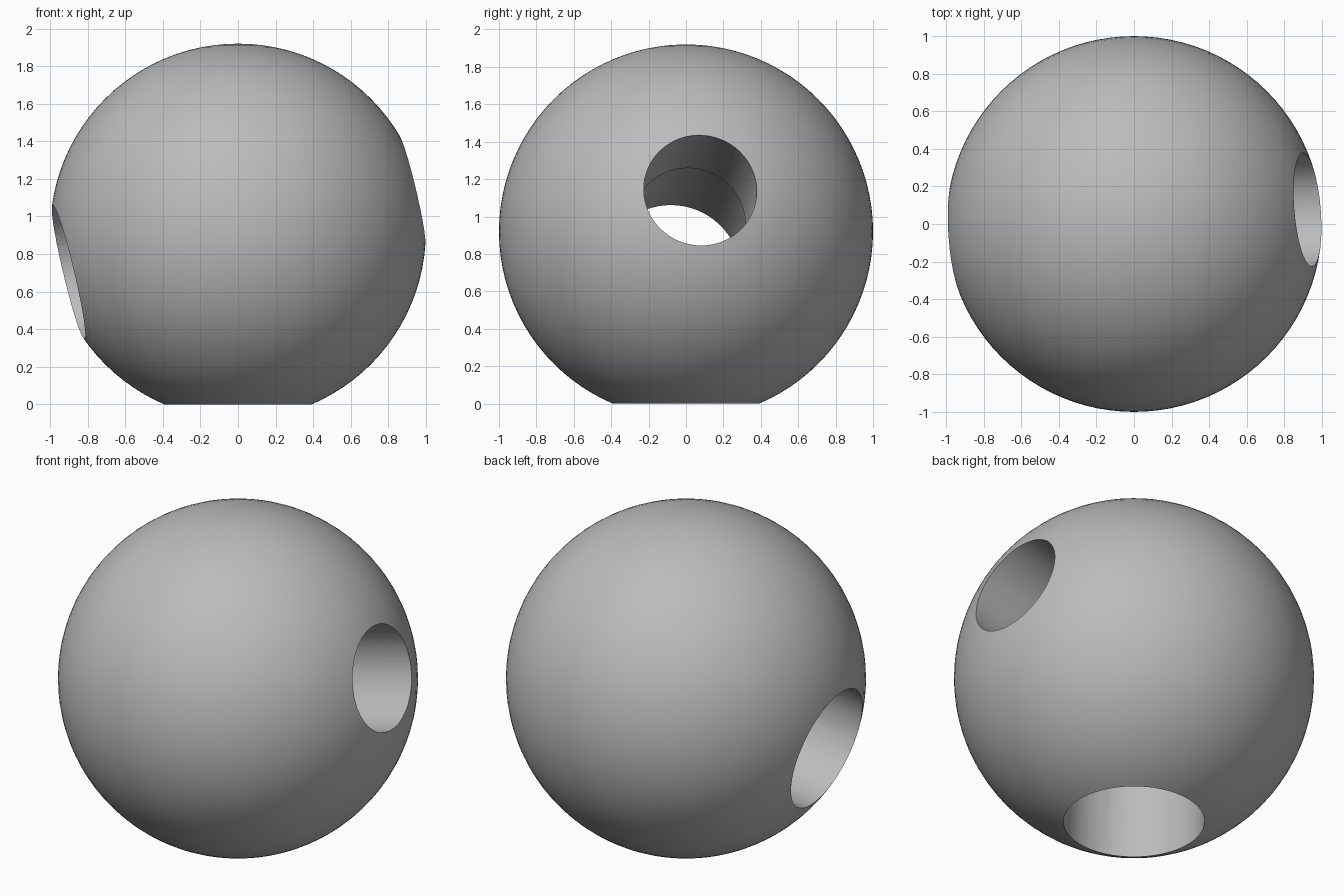
import bpy
from math import radians
from mathutils import Vector

cube = bpy.data.objects.get("Cube")
if cube:
    bpy.data.objects.remove(cube, do_unlink=True)

CENTRE = Vector((0, 0, 0.92))
AXIS = Vector((0.97, 0.08, 0.231)).normalized()   # tilted cross bore
DOWN = Vector((0, 0, -1))

grey = bpy.data.materials.new("mid grey")
grey.use_nodes = True
grey.diffuse_color = (0.5, 0.5, 0.5, 1)
grey.node_tree.nodes["Principled BSDF"].inputs["Base Color"].default_value = (0.5, 0.5, 0.5, 1)

# Ball
bpy.ops.mesh.primitive_uv_sphere_add(segments=96, ring_count=48, radius=1, location=CENTRE)
ball = bpy.context.object
ball.name = "drilled_ball"
ball.data.materials.append(grey)


def drill(name, direction, radius, start, end=1.3):
    """Cut a round hole along a direction, from start to end measured from the ball centre."""
    bpy.ops.mesh.primitive_cylinder_add(
        vertices=64, radius=radius, depth=end - start,
        location=CENTRE + direction * (start + end) / 2,
        rotation=direction.to_track_quat('Z', 'Y').to_euler())
    cutter = bpy.context.object
    cutter.name = name
    cutter.hide_render = True
    cutter.data.materials.append(grey)
    cut = ball.modifiers.new(name, 'BOOLEAN')
    cut.operation = 'DIFFERENCE'
    cut.solver = 'EXACT'
    cut.object = cutter
    bpy.ops.object.select_all(action='DESELECT')
    ball.select_set(True)
    bpy.context.view_layer.objects.active = ball
    bpy.ops.object.modifier_apply(modifier=cut.name)
    bpy.data.objects.remove(cutter, do_unlink=True)


# Wide bore with an inner step, narrow bore, and socket underneath
drill("wide_bore", -AXIS, 0.366, -0.19)
drill("narrow_bore", AXIS, 0.303, 0.1)
drill("bottom_socket", DOWN, 0.392, 0.02)

bpy.ops.object.shade_smooth_by_angle(angle=radians(30))
